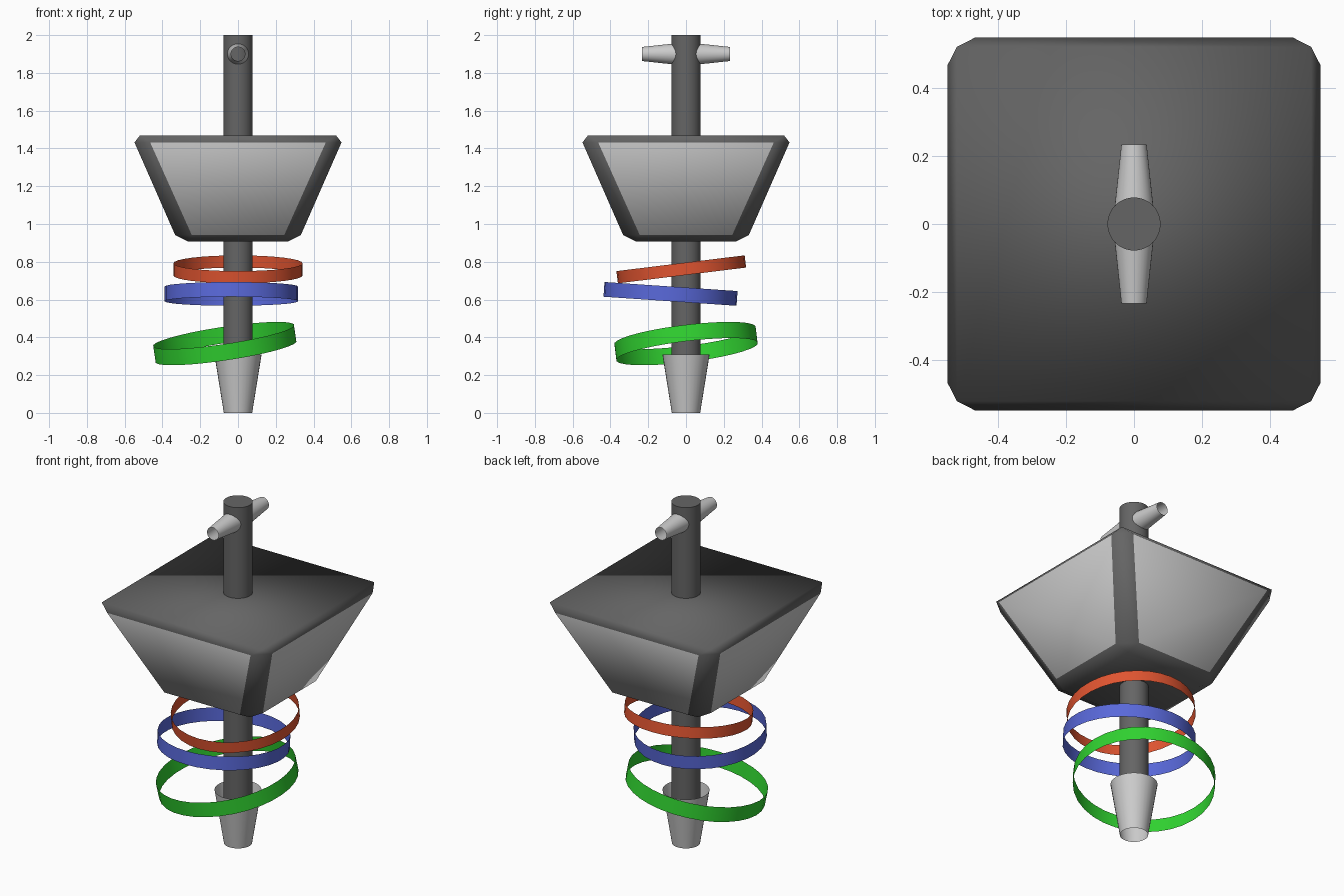
import bpy, bmesh, math
from mathutils import Vector, Matrix

if "Cube" in bpy.data.objects:
    bpy.data.objects.remove(bpy.data.objects["Cube"])


def material(name, rgb):
    m = bpy.data.materials.new(name)
    m.diffuse_color = (*rgb, 1)
    m.use_nodes = True
    m.node_tree.nodes["Principled BSDF"].inputs["Base Color"].default_value = m.diffuse_color
    return m


DARK = material("dark_grey", (0.13, 0.13, 0.13))
LIGHT = material("light_grey", (0.6, 0.6, 0.6))


def finish(bm, name, mats, sharp=None):
    bmesh.ops.recalc_face_normals(bm, faces=bm.faces)
    me = bpy.data.meshes.new(name)
    bm.to_mesh(me)
    bm.free()
    me.shade_smooth()
    if sharp:
        me.set_sharp_from_angle(angle=math.radians(sharp))
    for m in mats:
        me.materials.append(m)
    ob = bpy.data.objects.new(name, me)
    bpy.context.collection.objects.link(ob)
    return ob


def tube(name, start, end, r1, r2, mat, caps=False):
    """Round (tapered) tube from start to end."""
    start, end = Vector(start), Vector(end)
    axis = end - start
    mtx = Matrix.Translation((start + end) / 2) @ axis.to_track_quat('Z', 'Y').to_matrix().to_4x4()
    bm = bmesh.new()
    bmesh.ops.create_cone(bm, cap_ends=caps, segments=32, radius1=r1, radius2=r2,
                          depth=axis.length, matrix=mtx)
    return finish(bm, name, [mat], 30)


# centre pole, open foot cup and the two open side pegs
tube("pole", (0, 0, 0.22), (0, 0, 2), 0.078, 0.078, DARK, caps=True)
tube("foot_cup", (0, 0, 0), (0, 0, 0.31), 0.075, 0.125, LIGHT)
for side, label in ((-1, "front"), (1, "back")):
    tube(label + "_peg", (0, side * 0.04, 1.9), (0, side * 0.234, 1.9), 0.058, 0.037, LIGHT)

# chamfered inverted pyramid body: three points per corner, then hull
# (half width, chamfer point along side, side z, cap half width, cap z)
bm = bmesh.new()
for wide, along, z_side, cap, z_cap in ((0.548, 0.465, 1.432, 0.52, 1.468),
                                        (0.333, 0.245, 0.942, 0.265, 0.907)):
    for sx in (-1, 1):
        for sy in (-1, 1):
            bm.verts.new((sx * wide, sy * along, z_side))
            bm.verts.new((sx * along, sy * wide, z_side))
            bm.verts.new((sx * cap, sy * cap, z_cap))
bmesh.ops.convex_hull(bm, input=bm.verts)
bmesh.ops.dissolve_limit(bm, angle_limit=math.radians(2), verts=bm.verts, edges=bm.edges)
bm.normal_update()
for f in bm.faces:
    # the four large side panels are light, the frame is dark
    f.material_index = int(f.calc_area() > 0.2 and abs(f.normal.z) < 0.8)
finish(bm, "body", [DARK, LIGHT])

# thin tilted bands: centre, axis, radius, height, colour
rings = {
    "red_ring": ((0, -0.025, 0.76), (0, -0.123, 1), 0.342, 0.065, (0.75, 0.09, 0.03)),
    "blue_ring": ((-0.035, -0.082, 0.63), (0, 0.068, 1), 0.353, 0.078, (0.1, 0.14, 0.7)),
    "green_ring": ((-0.07, 0, 0.367), (-0.15, -0.123, 1), 0.378, 0.087, (0.03, 0.65, 0.03)),
}
for name, (centre, axis, radius, height, rgb) in rings.items():
    half = Vector(axis).normalized() * height / 2
    c = Vector(centre)
    tube(name, c - half, c + half, radius, radius, material(name + "_colour", rgb))
